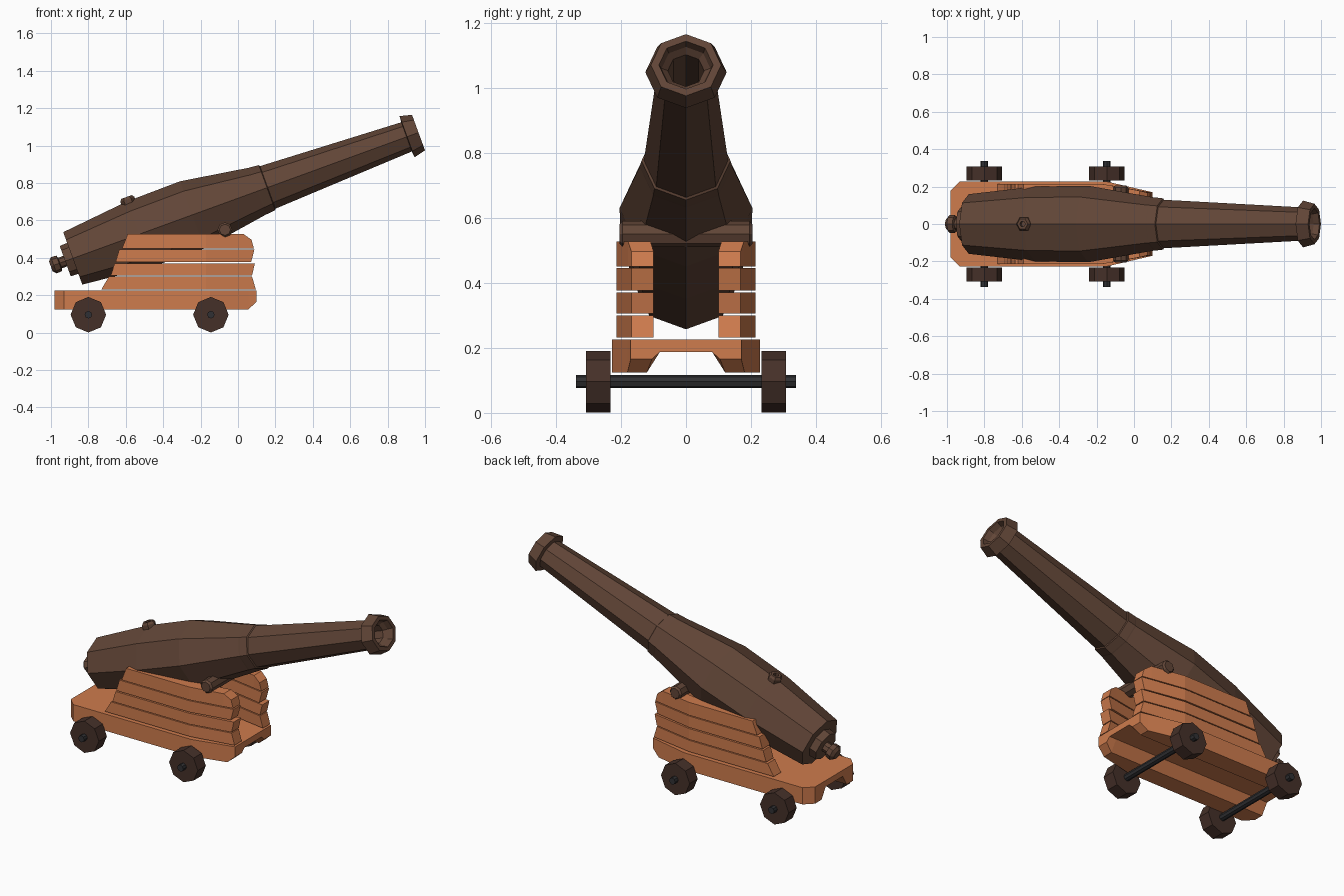
import bpy, bmesh
from math import sin, cos, pi, radians
from mathutils import Vector

if "Cube" in bpy.data.objects:
    bpy.data.objects.remove(bpy.data.objects["Cube"])


def material(name, rgb):
    m = bpy.data.materials.new(name)
    m.diffuse_color = (*rgb, 1)
    m.use_nodes = True
    m.node_tree.nodes["Principled BSDF"].inputs["Base Color"].default_value = m.diffuse_color
    return m


IRON = material("iron_brown", (0.12, 0.06, 0.038))
WOOD = material("orange_wood", (0.62, 0.20, 0.075))
WHEEL = material("dark_wood", (0.06, 0.03, 0.022))
AXLE = material("dark_metal", (0.03, 0.03, 0.033))


def loft(name, sections, mat):
    """Skin equal-sized point loops one after another and cap both ends."""
    bm = bmesh.new()
    rows = [[bm.verts.new(p) for p in s] for s in sections]
    n = len(rows[0])
    for a, b in zip(rows, rows[1:]):
        for i in range(n):
            j = (i + 1) % n
            bm.faces.new((a[i], a[j], b[j], b[i]))
    bm.faces.new(rows[0])
    bm.faces.new(rows[-1])
    bmesh.ops.recalc_face_normals(bm, faces=bm.faces)
    me = bpy.data.meshes.new(name)
    bm.to_mesh(me)
    bm.free()
    me.materials.append(mat)
    ob = bpy.data.objects.new(name, me)
    bpy.context.collection.objects.link(ob)
    return ob


def turned(name, origin, axis, u, v, profile, mat, n=8):
    """Faceted turned part: profile is (distance along axis, radius)."""
    origin, axis, u, v = map(Vector, (origin, axis, u, v))
    return loft(name, [[origin + axis * s + r * (u * cos(2 * pi * k / n) + v * sin(2 * pi * k / n))
                        for k in range(n)] for s, r in profile], mat)


# Barrel: from the bottom of the bore, over the muzzle, back to the breech knob
A = radians(20)
MUZZLE = Vector((0.965, 0, 1.07))
BACK = Vector((-cos(A), 0, -sin(A)))
UP = Vector((-sin(A), 0, cos(A)))
SIDE = Vector((0, 1.07, 0))
turned("barrel", MUZZLE, BACK, UP, SIDE,
       [(0.40, 0.048), (0.05, 0.052), (0.03, 0.07), (0, 0.078), (0, 0.101),
        (0.065, 0.117), (0.068, 0.083), (0.858, 0.121), (0.862, 0.128),
        (0.908, 0.133), (0.915, 0.133), (1.287, 0.191), (1.59, 0.187),
        (1.967, 0.149), (1.967, 0.088), (2.01, 0.086), (2.01, 0.03),
        (2.04, 0.03), (2.045, 0.044), (2.075, 0.046), (2.092, 0.028)], IRON)

# Touch hole ring on top of the barrel
turned("touch_hole", MUZZLE + BACK * 1.585, UP, BACK, (0, 1, 0),
       [(0.17, 0.04), (0.197, 0.04), (0.21, 0.03), (0.21, 0.016), (0.19, 0.014)], IRON, 6)

# Trunnion bar
turned("trunnions", (-0.07, 0, 0.55), (0, 1, 0), (0, 0, 1), (1, 0, 0),
       [(-0.205, 0.03), (-0.195, 0.04), (0.195, 0.04), (0.205, 0.03)], IRON)


# Carriage bed: channel section that narrows toward the front
def bed_section(x, w, bottom, leg, x_top=None):
    xt = x if x_top is None else x_top
    return [(x, -w, bottom), (xt, -w, 0.225), (xt, w, 0.225), (x, w, bottom),
            (x, leg, bottom), (x, 0.08, 0.188), (x, -0.08, 0.188), (x, -leg, bottom)]


loft("carriage_bed", [bed_section(-0.98, 0.18, 0.125, 0.12),
                      bed_section(-0.93, 0.228, 0.125, 0.12),
                      bed_section(-0.15, 0.228, 0.125, 0.12),
                      bed_section(0.055, 0.18, 0.125, 0.12),
                      bed_section(0.10, 0.17, 0.165, 0.105)], WOOD)

# Stepped cheek planks: z low, z high, rear x low, rear x high, front x low, front x high
PLANKS = [(0.232, 0.300, -0.73, -0.69, 0.095, 0.075),
          (0.305, 0.370, -0.68, -0.66, 0.075, 0.09),
          (0.377, 0.445, -0.655, -0.635, 0.07, 0.088),
          (0.450, 0.527, -0.62, -0.59, 0.085, 0.072)]


def plank_section(side, xl, xh, inner, outer, zl, zh):
    return [(xl, side * inner, zl), (xl, side * outer, zl),
            (xh, side * outer, zh), (xh, side * inner, zh)]


for side, label in ((-1, "right"), (1, "left")):
    for i, (zl, zh, rl, rh, fl, fh) in enumerate(PLANKS):
        top = i == 3
        secs = [plank_section(side, rl, rh, 0.145, 0.214, zl, zh),
                plank_section(side, -0.17, -0.17, 0.145, 0.214, zl, zh)]
        if top:
            secs.append(plank_section(side, 0.03, 0.03, 0.109, 0.178, zl, zh))
            zh = 0.497
        secs.append(plank_section(side, fl, fh, 0.10, 0.168, zl, zh))
        loft(f"{label}_cheek_plank_{i + 1}", secs, WOOD)

# Axles and wheels
for x, label in ((-0.80, "rear"), (-0.145, "front")):
    c = (x, 0, 0.096)
    turned(f"{label}_axle", c, (0, 1, 0), (0, 0, 1), (1, 0, 0),
           [(-0.338, 0.02), (0.338, 0.02)], AXLE)
    for side, name in ((-1, "right"), (1, "left")):
        turned(f"{label}_{name}_wheel", c, (0, side, 0), (0, 0, 1), (1, 0, 0),
               [(0.232, 0.095), (0.308, 0.095)], WHEEL)
